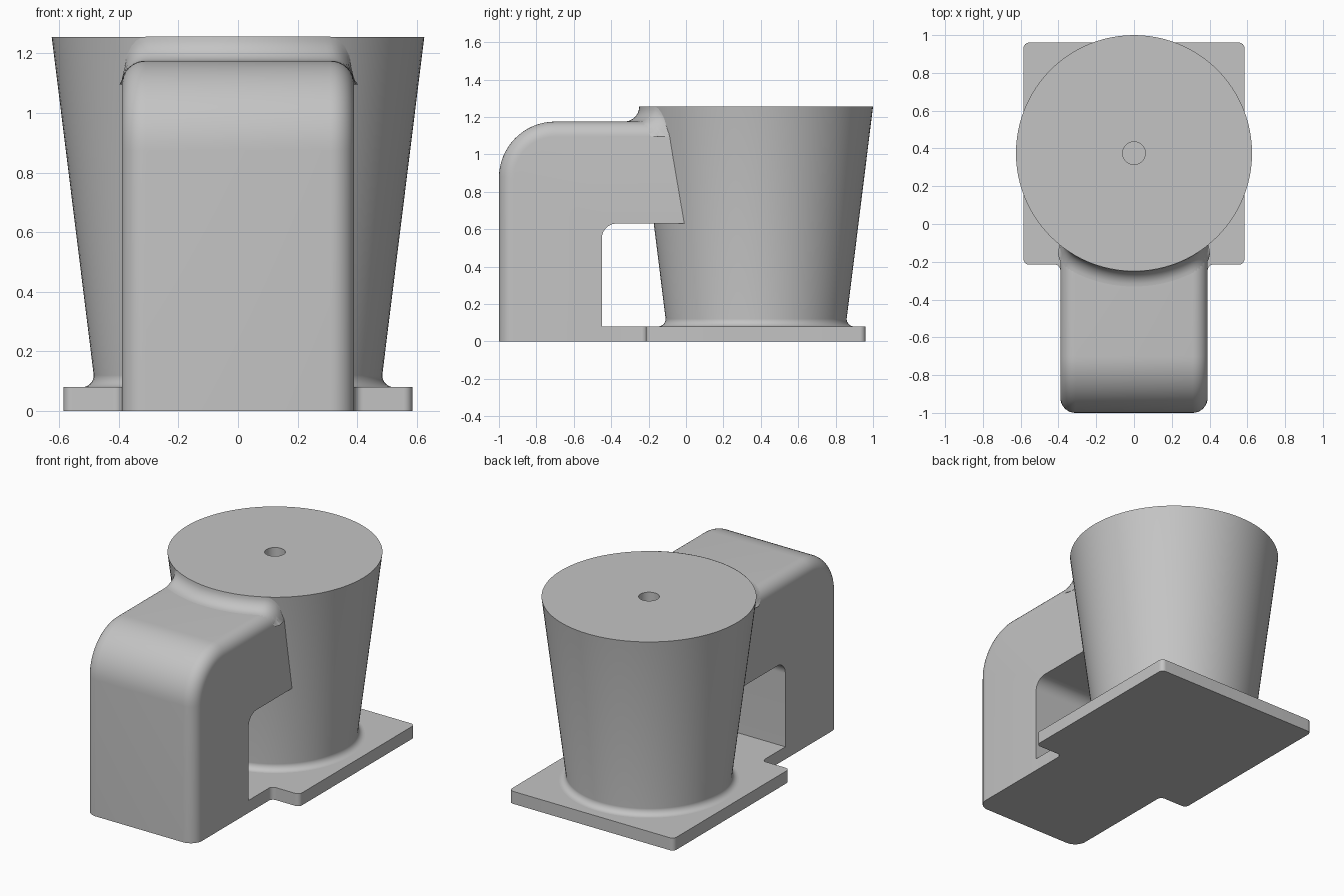
import bpy, bmesh, math
from mathutils import Vector

cube = bpy.data.objects.get("Cube")
if cube:
    bpy.data.objects.remove(cube, do_unlink=True)

grey = bpy.data.materials.new("plain grey")
grey.use_nodes = True
GREY = (0.55, 0.55, 0.55, 1)
grey.diffuse_color = GREY
grey.node_tree.nodes["Principled BSDF"].inputs["Base Color"].default_value = GREY

CY = 0.375                 # centre of the tapered drum in y
TOP, ARM_TOP, PLATE = 1.255, 1.175, 0.08
ARM_W, EDGE = 0.39, 0.08   # arm half width and its edge rounding


def finish(name, bm, recalc=True):
    if recalc:
        bmesh.ops.recalc_face_normals(bm, faces=bm.faces)
    mesh = bpy.data.meshes.new(name)
    bm.to_mesh(mesh)
    bm.free()
    mesh.materials.append(grey)
    ob = bpy.data.objects.new(name, mesh)
    bpy.context.collection.objects.link(ob)
    bpy.ops.object.select_all(action='DESELECT')
    ob.select_set(True)
    bpy.context.view_layer.objects.active = ob
    bpy.ops.object.shade_smooth_by_angle(angle=math.radians(35))
    return ob


def rounded(corners, steps=10):
    """2D outline from (x, y, radius) right-angle corners."""
    out = []
    n = len(corners)
    for i, (x, y, r) in enumerate(corners):
        p = Vector((x, y))
        if r == 0:
            out.append(p)
            continue
        a = (Vector(corners[i - 1][:2]) - p).normalized() * r
        b = (Vector(corners[(i + 1) % n][:2]) - p).normalized() * r
        for k in range(steps + 1):
            t = math.pi / 2 * k / steps
            out.append(p + a * (1 - math.sin(t)) + b * (1 - math.cos(t)))
    return out


def prism(points, shift):
    bm = bmesh.new()
    face = bm.faces.new([bm.verts.new(p) for p in points])
    new = bmesh.ops.extrude_face_region(bm, geom=[face])["geom"]
    verts = [g for g in new if isinstance(g, bmesh.types.BMVert)]
    bmesh.ops.translate(bm, verts=verts, vec=shift)
    return bm


# Base plate with a narrower tongue running to the arm
half = [(ARM_W, -0.45, 0), (ARM_W, -0.215, 0.03), (0.585, -0.215, 0.03), (0.585, 0.96, 0.03)]
corners = half + [(-x, y, r) for x, y, r in reversed(half)]
finish("base_plate", prism([(p.x, p.y, 0) for p in rounded(corners)], (0, 0, PLATE)))

# Hooked arm: side profile extruded across, outer edges rounded
profile = [(-1, 0, 0), (-1, ARM_TOP, 0.3), (0.08, ARM_TOP, 0),
           (0.08, 0.63, 0), (-0.45, 0.63, 0.08), (-0.45, 0, 0)]
bm = prism([(-ARM_W, p.x, p.y) for p in rounded(profile, 16)], (2 * ARM_W, 0, 0))


def on_outside(v):
    y, z = v.co.y, v.co.z
    return y < -0.99 or z > ARM_TOP - 0.01 or (y < -0.69 and z > 0.86)


outer = [e for e in bm.edges if all(on_outside(v) for v in e.verts)
         and abs(e.verts[0].co.x - e.verts[1].co.x) < 0.001]
bmesh.ops.bevel(bm, geom=outer, offset=EDGE, segments=8, profile=0.5,
                affect='EDGES', clamp_overlap=False)
finish("hooked_arm", bm)


def drum_radius(z):
    return 0.625 - 0.12 * (TOP - z)


# Tapered drum: turned profile with a flared foot and a small hole in the top
foot = drum_radius(PLATE)
flare = [(foot + 0.04 * (1 - math.sin(t)), PLATE + 0.04 * (1 - math.cos(t)))
         for t in (math.pi / 2 * k / 8 for k in range(9))]
turned = [(0, 0.05), (foot + 0.04, 0.05)] + flare + [
    (0.625, TOP), (0.06, TOP), (0.06, TOP - 0.1), (0, TOP - 0.1)]
bm = bmesh.new()
verts = [bm.verts.new((r, CY, z)) for r, z in turned]
edges = [bm.edges.new(pair) for pair in zip(verts, verts[1:])]
bmesh.ops.spin(bm, geom=verts + edges, cent=(0, CY, 0), axis=(0, 0, 1),
               angle=math.tau, steps=96, use_duplicate=False)
bmesh.ops.remove_doubles(bm, verts=bm.verts, dist=0.0005)
finish("tapered_drum", bm)


def arm_height(x):
    d = min(max(abs(x) - (ARM_W - EDGE), 0), EDGE)
    return ARM_TOP - EDGE + math.sqrt(EDGE * EDGE - d * d)


# Curved fillet where the top of the arm runs into the drum
bm = bmesh.new()
rows = []
COLS, STEPS = 48, 8
for i in range(COLS + 1):
    x0 = ARM_W * (2 * i / COLS - 1)
    d = max(abs(x0) - (ARM_W - EDGE), 0) / EDGE
    size = 0.08 * math.sqrt(max(1 - d * d, 0)) + 0.001
    base = arm_height(x0)
    radius = drum_radius(base + size)
    angle = math.asin(x0 / radius)
    row = []
    for k in range(STEPS + 1):
        t = math.pi / 2 * k / STEPS
        r = radius + size * (1 - math.cos(t))
        x = r * math.sin(angle)
        z = arm_height(x) + size * (1 - math.sin(t))
        row.append(bm.verts.new((x, CY - r * math.cos(angle), z)))
    rows.append(row)
for a, b in zip(rows, rows[1:]):
    for k in range(STEPS):
        bm.faces.new((a[k], a[k + 1], b[k + 1], b[k]))
finish("arm_fillet", bm, recalc=False)
